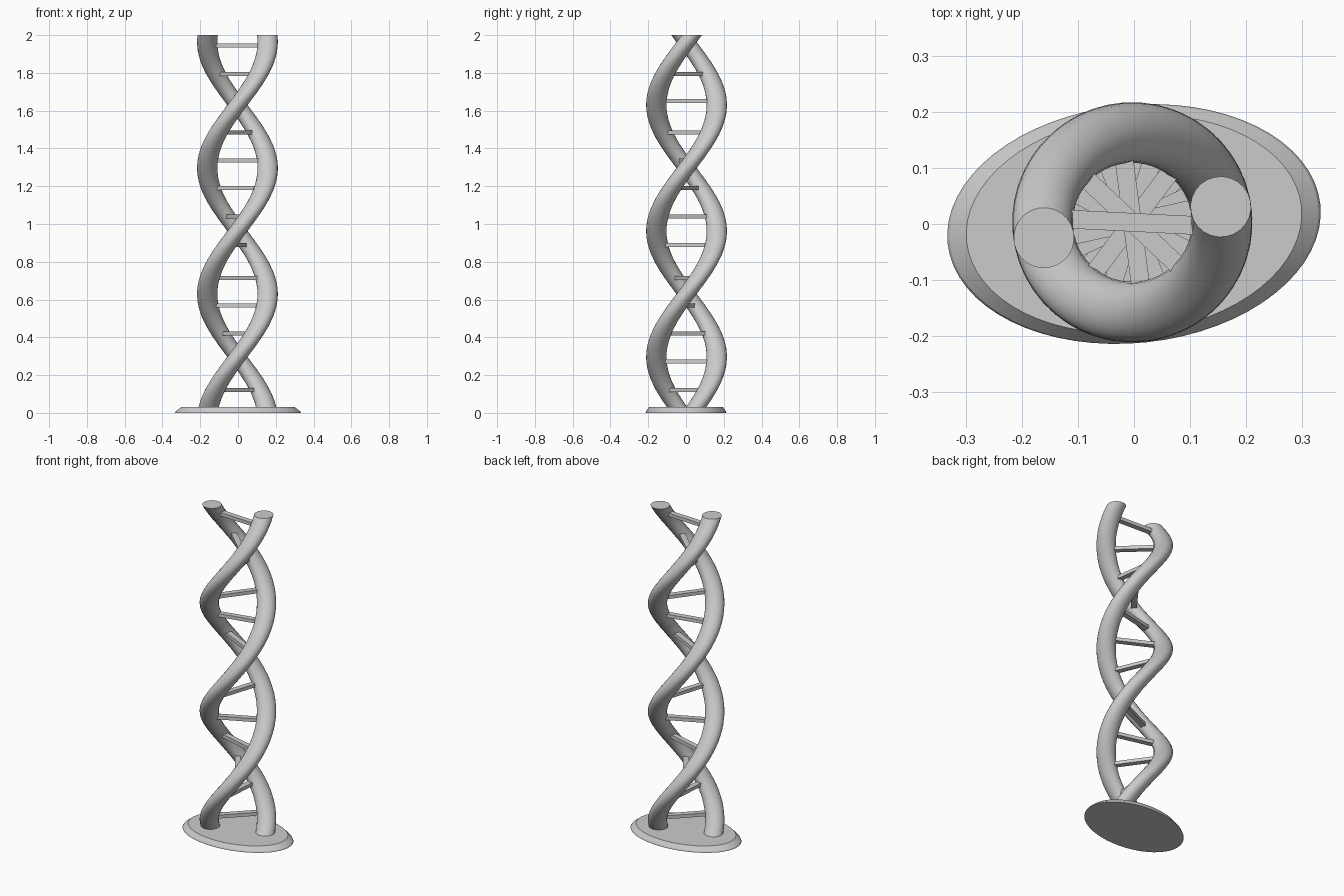
import bpy, bmesh, math
from mathutils import Matrix, Vector

if "Cube" in bpy.data.objects:
    bpy.data.objects.remove(bpy.data.objects["Cube"])

CX, CY = -0.003, 0.003            # helix axis
R, TUBE = 0.16, 0.054             # helix radius, strand radius
grey = bpy.data.materials.new("plain grey")
grey.diffuse_color = (0.6, 0.6, 0.6, 1)
grey.use_nodes = True
grey.node_tree.nodes["Principled BSDF"].inputs["Base Color"].default_value = grey.diffuse_color


def strand_angle(z):
    return math.radians(10 + 270 * (z - 2))


def finish(bm, name, smooth=None):
    bmesh.ops.recalc_face_normals(bm, faces=bm.faces)
    mesh = bpy.data.meshes.new(name)
    bm.to_mesh(mesh)
    bm.free()
    mesh.materials.append(grey)
    ob = bpy.data.objects.new(name, mesh)
    bpy.context.collection.objects.link(ob)
    if smooth:
        bpy.ops.object.select_all(action='DESELECT')
        ob.select_set(True)
        bpy.context.view_layer.objects.active = ob
        bpy.ops.object.shade_smooth_by_angle(angle=math.radians(smooth))
    return ob


def loft(name, rings, smooth):
    """Skin a stack of closed rings and cap both ends."""
    bm = bmesh.new()
    vs = [[bm.verts.new(p) for p in ring] for ring in rings]
    n = len(vs[0])
    for a, b in zip(vs, vs[1:]):
        for i in range(n):
            j = (i + 1) % n
            bm.faces.new((a[i], a[j], b[j], b[i]))
    bm.faces.new(vs[0][::-1])
    bm.faces.new(vs[-1])
    return finish(bm, name, smooth)


def ellipse(a, b, z, turn, cx=0, cy=0, n=64):
    rot = Matrix.Rotation(turn, 3, 'Z')
    return [rot @ Vector((a * math.cos(t), b * math.sin(t), 0)) + Vector((cx, cy, z))
            for t in (2 * math.pi * i / n for i in range(n))]


# Oval base with sloping rim
tilt = math.radians(6)
loft("base", [ellipse(0.334, 0.212, 0.0, tilt),
              ellipse(0.33, 0.21, 0.008, tilt),
              ellipse(0.30, 0.193, 0.032, tilt)], 20)

# Two twisted strands: a level circle swept upward around the axis
STEPS = 72
for name, offset in (("strand_a", 0), ("strand_b", math.pi)):
    rings = []
    for k in range(STEPS + 1):
        z = 0.01 + 1.99 * k / STEPS
        ang = strand_angle(z) + offset
        rings.append(ellipse(TUBE, TUBE, z, ang,
                             CX + R * math.cos(ang), CY + R * math.sin(ang), 24))
    loft(name, rings, 40)

# Flat rungs joining the strands
for i, z in enumerate((0.122, 0.272, 0.42, 0.568, 0.715, 0.89, 1.04,
                       1.19, 1.485, 1.335, 1.65, 1.795, 1.945)):
    bm = bmesh.new()
    bmesh.ops.create_cube(bm, size=1, matrix=(
        Matrix.Translation((CX, CY, z))
        @ Matrix.Rotation(strand_angle(z) + math.radians(2), 4, 'Z')
        @ Matrix.Diagonal((0.25, 0.033, 0.021, 1))))
    finish(bm, f"rung_{i + 1}")
